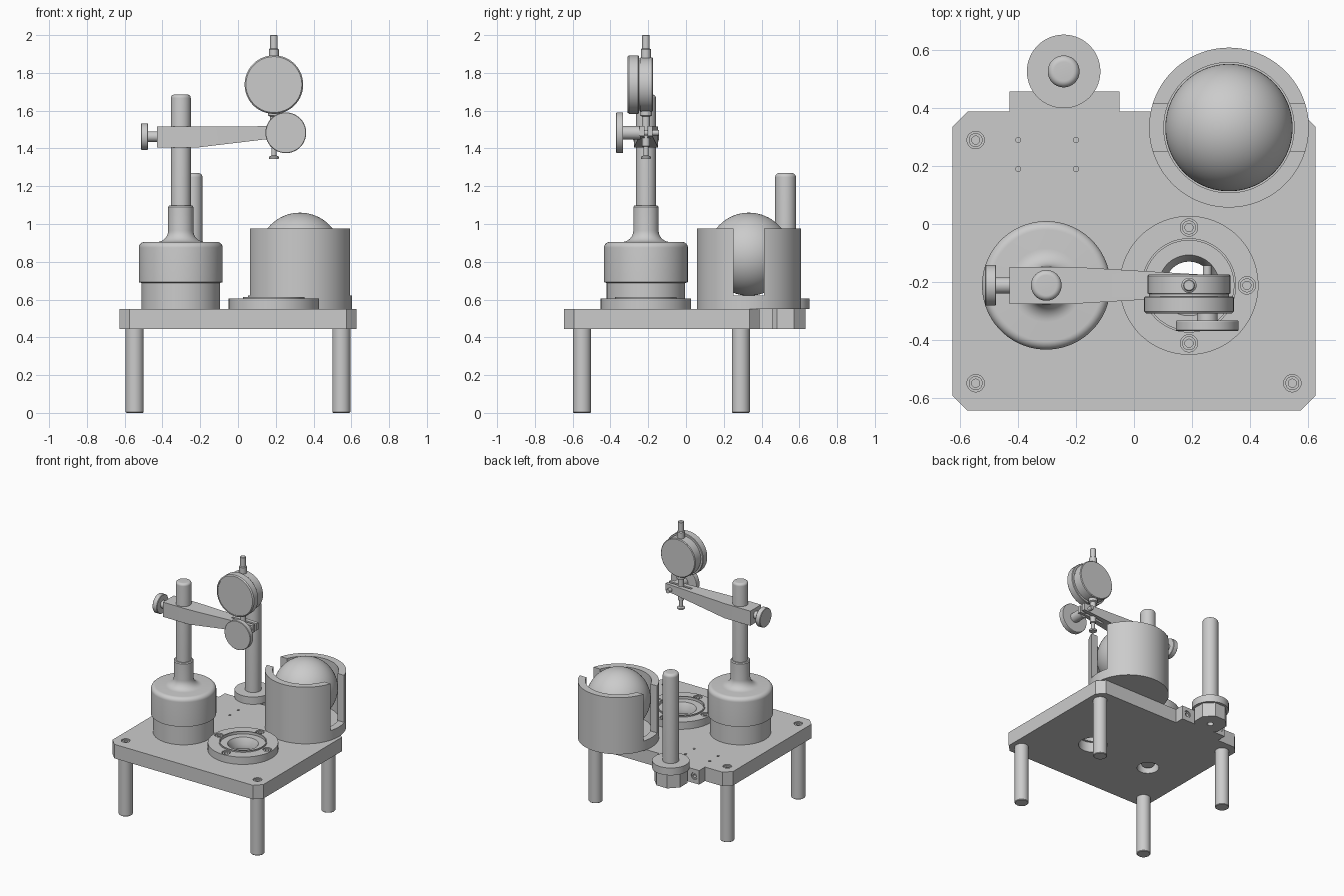
import bpy, bmesh
from math import pi, sin, cos, radians

if "Cube" in bpy.data.objects:
    bpy.data.objects.remove(bpy.data.objects["Cube"])


def add_mesh(name, bm, loc=(0, 0, 0), rot=(0, 0, 0)):
    bmesh.ops.remove_doubles(bm, verts=bm.verts, dist=1e-5)
    bmesh.ops.recalc_face_normals(bm, faces=bm.faces)
    me = bpy.data.meshes.new(name)
    bm.to_mesh(me)
    bm.free()
    ob = bpy.data.objects.new(name, me)
    bpy.context.collection.objects.link(ob)
    ob.location, ob.rotation_euler = loc, rot
    return ob


def smooth(ob):
    bpy.ops.object.select_all(action='DESELECT')
    ob.select_set(True)
    bpy.context.view_layer.objects.active = ob
    bpy.ops.object.shade_smooth_by_angle(angle=radians(30))
    return ob


def lathe(name, prof, loc=(0, 0, 0), rot=(0, 0, 0), n=64, closed=False):
    """Revolve (radius, height) points around local z."""
    bm = bmesh.new()
    rings = [[bm.verts.new((r * cos(2 * pi * (i + .5) / n), r * sin(2 * pi * (i + .5) / n), z))
              for i in range(n)] for r, z in prof]
    pairs = list(zip(rings, rings[1:])) + ([(rings[-1], rings[0])] if closed else [])
    for a, b in pairs:
        for i in range(n):
            j = (i + 1) % n
            bm.faces.new((a[i], a[j], b[j], b[i]))
    return smooth(add_mesh(name, bm, loc, rot))


def rod(name, r, z0, z1, loc=(0, 0, 0), rot=(0, 0, 0), n=32):
    return lathe(name, [(0, z0), (r, z0), (r, z1), (0, z1)], loc, rot, n)


def prism(name, pts, z0, z1):
    bm = bmesh.new()
    f = bm.faces.new([bm.verts.new((x, y, z0)) for x, y in pts])
    ext = bmesh.ops.extrude_face_region(bm, geom=[f])['geom']
    bmesh.ops.translate(bm, vec=(0, 0, z1 - z0),
                        verts=[g for g in ext if isinstance(g, bmesh.types.BMVert)])
    return add_mesh(name, bm)


def box(name, x0, x1, y0, y1, z0, z1):
    return prism(name, [(x0, y0), (x1, y0), (x1, y1), (x0, y1)], z0, z1)


def cut(ob, cutters):
    for c in cutters:
        c.hide_render = True
        m = ob.modifiers.new('cut', 'BOOLEAN')
        m.operation, m.solver, m.object = 'DIFFERENCE', 'EXACT', c
        bpy.context.view_layer.objects.active = ob
        bpy.ops.object.modifier_apply(modifier=m.name)
        bpy.data.objects.remove(c)
    return smooth(ob)


def arc(cx, cz, r, a0, a1, steps=8):
    return [(cx + r * cos(radians(a0 + (a1 - a0) * i / steps)),
             cz + r * sin(radians(a0 + (a1 - a0) * i / steps))) for i in range(steps + 1)]


def screw(name, loc):
    return lathe(name, [(0, -.035), (.024, -.035), (.024, 0), (.014, 0), (.014, -.02), (0, -.02)], loc, n=24)


COL = (-.303, -.212)      # column axis
GX, GY = .19, -.212       # gauge axis
POST = (-.243, .527)      # rear post axis
BALL = (.328, .333)       # ball cup axis
Z0, Z1 = .445, .55        # plate bottom and top
legs = [(x, y) for x in (-.547, .547) for y in (-.55, .29)]
FRONT = (pi / 2, 0, 0)    # local z faces -y
LEFT = (0, -pi / 2, 0)    # local z faces -x

# Base plate with chamfered corners and its holes
a, b, c, d = .627, -.645, .388, .052
plate = prism('base_plate', [(-a + d, b), (a - d, b), (a, b + d), (a, c - d), (a - d, c),
                             (-a + d, c), (-a, c - d), (-a, b + d)], Z0, Z1)
holes = [rod('hole', .03, .52, .6, (x, y, 0)) for x, y in legs]
holes += [rod('hole', .009, .51, .6, (x, y, 0), n=12) for x in (-.4, -.2) for y in (.19, .29)]
holes += [rod('hole', .1, .4, .6, (GX, GY, 0), n=64), rod('hole', .075, .4, .51, (*COL, 0))]
cut(plate, holes)
rod('column_fixing_screw', .045, .47, .515, (*COL, 0))

# Legs and their screws
for i, (x, y) in enumerate(legs):
    lathe(f'leg_{i}', [(0, 0), (.044, 0), (.048, .004), (.048, Z0), (0, Z0)], (x, y, 0), n=32)
    screw(f'leg_screw_{i}', (x, y, .545))

# Rear bracket, octagonal holder, flanged post
bar = box('rear_bracket', -.43, -.05, c, .458, Z0, Z1)
cut(bar, [rod('hole', .026, -.5, -.43, (x, 0, .498), FRONT) for x in (-.39, -.096)])
for x in (-.39, -.096):
    screw(f'bracket_screw_{x}', (x, .452, .498)).rotation_euler = (-pi / 2, 0, 0)
octo = prism('post_holder', [(POST[0] + .115 * cos(pi / 8 + i * pi / 4),
                              POST[1] + .115 * sin(pi / 8 + i * pi / 4)) for i in range(8)], Z0, Z1)
cut(octo, [rod('hole', .022, .4, .5, (*POST, 0))])
lathe('rear_post', [(0, Z1), (.127, Z1), (.127, .605), (.055, .605)]
      + arc(.033, 1.248, .022, 0, 90) + [(0, 1.27)], (*POST, 0))

# Column: drum base with flared neck, sleeve and rod
lathe('column_base', [(0, Z1), (.208, Z1), (.208, .688), (.222, .692)] + arc(.192, .875, .03, 0, 90)
      + arc(.127, .965, .06, 270, 180) + [(.067, 1.09), (.062, 1.097), (.053, 1.097)]
      + arc(.035, 1.667, .018, 0, 90) + [(0, 1.685)], (*COL, 0))

# Anvil flange with stepped funnel bore and four screws
flange = lathe('anvil_flange', [(.24, Z1), (.24, .605), (.163, .605), (.163, .614), (.155, .614), (.155, .595),
                                (.105, .595), (.082, .55), (.082, .52), (.098, .52), (.098, Z1)],
               (GX, GY, 0), closed=True)
spots = [(GX + .2 * cos(i * pi / 2), GY + .2 * sin(i * pi / 2)) for i in range(4)]
cut(flange, [rod('hole', .03, .575, .65, (x, y, 0)) for x, y in spots])
for i, (x, y) in enumerate(spots):
    screw(f'flange_screw_{i}', (x, y, .6))

# Slotted cup holding a ball
cup = lathe('ball_cup', [(0, Z1), (.276, Z1), (.276, .975), (.225, .975), (.225, .615), (0, .615)],
            (*BALL, 0), n=96)
cut(cup, [box('slot', -.1, .8, BALL[1] - .081, BALL[1] + .081, .622, 1.1)])
lathe('ball', [(max(r, 0), z) for r, z in arc(0, .84, .22, -90, 90, 32)], (*BALL, 0))

# Tapered arm with split end
bm = bmesh.new()
loops = [[bm.verts.new((x, GY + sy * h, z)) for sy, z in ((-1, lo), (1, lo), (1, hi), (-1, hi))]
         for x, h, lo, hi in ((-.43, .064, 1.405, 1.515), (-.215, .064, 1.405, 1.515),
                              (.295, .034, 1.466, 1.519))]
for p, q in zip(loops, loops[1:]):
    for i in range(4):
        bm.faces.new((p[i], p[(i + 1) % 4], q[(i + 1) % 4], q[i]))
bm.faces.new(loops[0])
bm.faces.new(loops[-1])
arm = add_mesh('arm', bm)
cut(arm, [box('slit', .1, .4, GY - .009, GY + .009, 1.3, 1.6)])

# Clamp knobs
lathe('column_knob', [(0, .4), (.028, .4), (.028, .476), (.067, .476), (.07, .479), (.07, .511),
                      (.067, .514), (0, .514)], (0, GY, 1.463), LEFT)
lathe('gauge_knob', [(0, .143), (.015, .143), (.015, .24), (.036, .24), (.036, .333), (.106, .333),
                     (.108, .336), (.108, .367), (.105, .37), (0, .37)], (.253, 0, 1.483), FRONT)

# Dial gauge body, stem and plunger
lathe('dial_body', [(0, .174), (.138, .174), (.143, .179), (.143, .24), (.138, .242), (.138, .25),
                    (.152, .25), (.155, .254), (.155, .302), (.148, .31), (.143, .31), (.143, .306), (0, .306)],
      (GX, 0, 1.738), FRONT)
lathe('dial_plunger', [(0, 1.345), (.025, 1.345), (.027, 1.348), (.027, 1.356), (.014, 1.362), (.014, 1.41),
                       (.022, 1.412), (.022, 1.57), (.032, 1.575), (.032, 1.62), (0, 1.62)], (GX, GY, 0), n=32)
lathe('dial_cap', [(0, 1.86), (.026, 1.86), (.026, 1.925), (.02, 1.93), (.02, 1.997), (.017, 2), (0, 2)],
      (GX, GY, 0), n=32)
